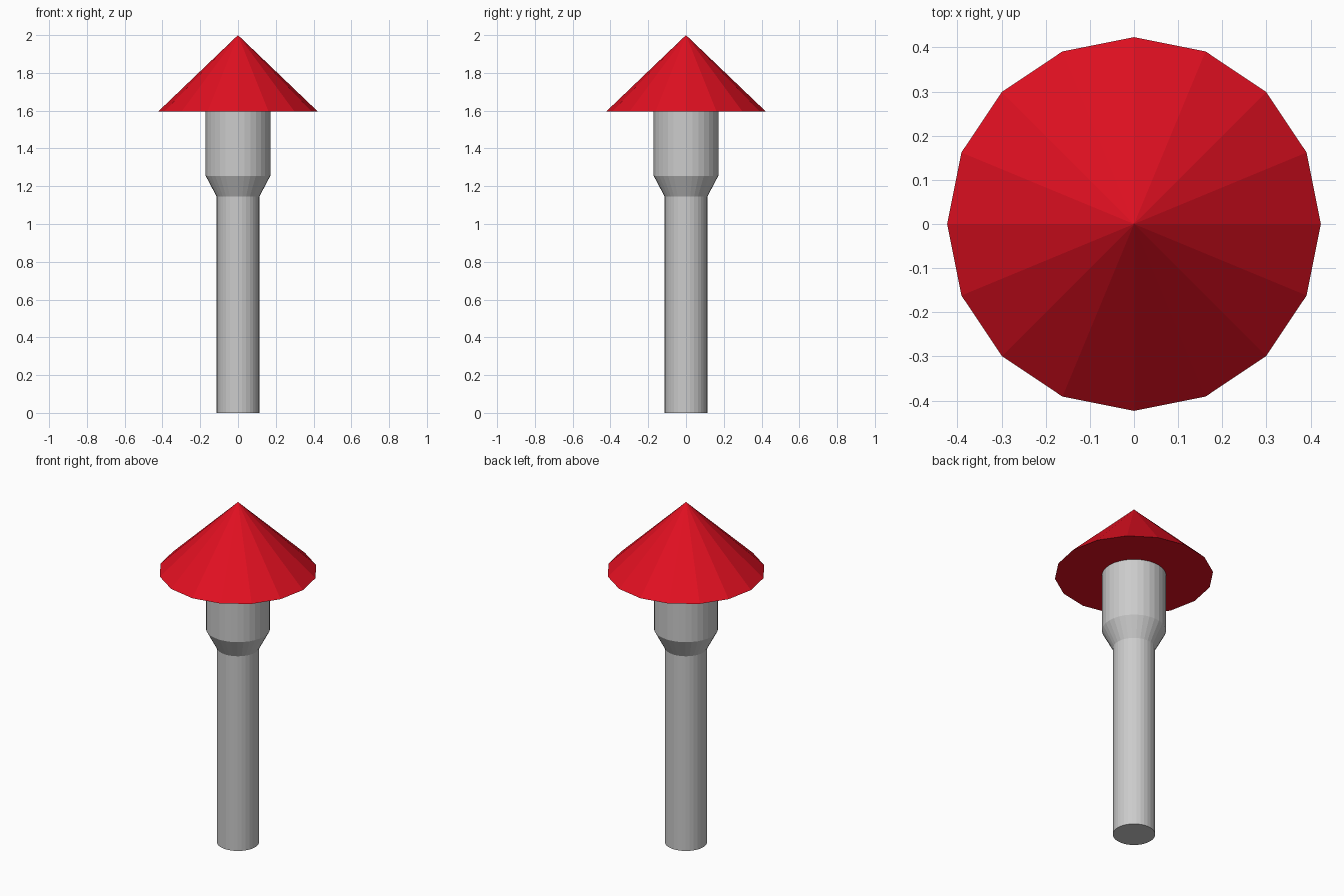
import bpy, bmesh
from math import cos, sin, tau

if "Cube" in bpy.data.objects:
    bpy.data.objects.remove(bpy.data.objects["Cube"])


def lathe(name, profile, sides, cap_top=False):
    """Revolve (radius, z) points around z; a zero radius makes a tip."""
    bm = bmesh.new()
    rings = []
    for r, z in profile:
        n = sides if r > 0 else 1
        rings.append([bm.verts.new((r * cos(tau * i / sides), r * sin(tau * i / sides), z))
                      for i in range(n)])
    for low, high in zip(rings, rings[1:]):
        for i in range(sides):
            j = (i + 1) % sides
            if len(high) == 1:
                bm.faces.new((low[i], low[j], high[0]))
            else:
                bm.faces.new((low[i], low[j], high[j], high[i]))
    bm.faces.new(rings[0][::-1])
    if cap_top:
        bm.faces.new(rings[-1])
    mesh = bpy.data.meshes.new(name)
    bm.to_mesh(mesh)
    bm.free()
    obj = bpy.data.objects.new(name, mesh)
    bpy.context.collection.objects.link(obj)
    return obj


# Grey post: slim shaft, flared collar, wider head
lathe("post", [(0.113, 0), (0.113, 1.145), (0.171, 1.255), (0.171, 1.595)], 32)

# Red low-poly conical cap
cap = lathe("cone_cap", [(0.423, 1.595), (0, 2.0)], 16)
red = bpy.data.materials.new("red")
red.diffuse_color = (0.75, 0.005, 0.015, 1)
red.use_nodes = True
red.node_tree.nodes["Principled BSDF"].inputs["Base Color"].default_value = red.diffuse_color
cap.data.materials.append(red)
